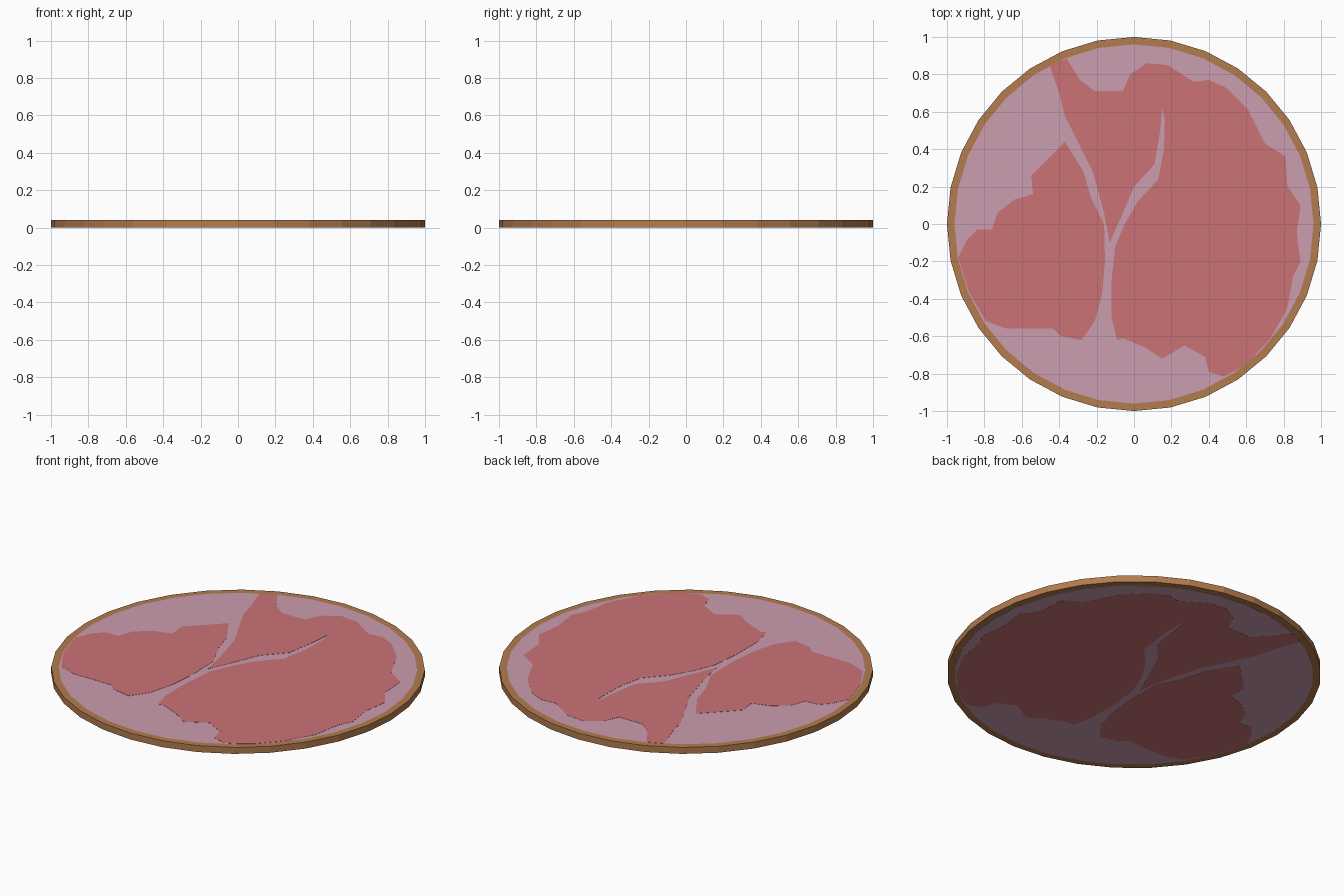
import bpy, bmesh
from math import cos, sin, pi

if "Cube" in bpy.data.objects:
    bpy.data.objects.remove(bpy.data.objects["Cube"])

SIDES = 32


def material(name, rgb):
    m = bpy.data.materials.new(name)
    m.diffuse_color = (*rgb, 1)
    m.use_nodes = True
    m.node_tree.nodes["Principled BSDF"].inputs["Base Color"].default_value = m.diffuse_color
    return m


def finish(name, bm, mat):
    bmesh.ops.recalc_face_normals(bm, faces=bm.faces)
    me = bpy.data.meshes.new(name)
    bm.to_mesh(me)
    bm.free()
    me.materials.append(mat)
    ob = bpy.data.objects.new(name, me)
    bpy.context.collection.objects.link(ob)
    return ob


def circle(r):
    return [(r * cos(2 * pi * i / SIDES), r * sin(2 * pi * i / SIDES)) for i in range(SIDES)]


def slab(name, outline, z0, z1, mat):
    """Flat outline extruded from z0 to z1."""
    bm = bmesh.new()
    face = bm.faces.new([bm.verts.new((x, y, z0)) for x, y in outline])
    ext = bmesh.ops.extrude_face_region(bm, geom=[face], use_keep_orig=True)
    top = [v for v in ext["geom"] if isinstance(v, bmesh.types.BMVert)]
    bmesh.ops.translate(bm, verts=top, vec=(0, 0, z1 - z0))
    bmesh.ops.triangulate(bm, faces=[f for f in bm.faces if len(f.verts) > 4])
    return finish(name, bm, mat)


def ring(name, r_in, r_out, z0, z1, mat):
    """Closed ring with a rectangular section."""
    bm = bmesh.new()
    loops = [[bm.verts.new((x, y, z)) for x, y in circle(r)]
             for r, z in ((r_in, z0), (r_out, z0), (r_out, z1), (r_in, z1))]
    for a, b in zip(loops, loops[1:] + loops[:1]):
        for i in range(SIDES):
            j = (i + 1) % SIDES
            bm.faces.new((a[i], a[j], b[j], b[i]))
    return finish(name, bm, mat)


pink = material("pink", (0.60, 0.34, 0.43))
red = material("red", (0.60, 0.17, 0.18))
brown = material("brown", (0.45, 0.20, 0.075))

# Base disc and the rim around it
slab("disc", circle(0.96), 0.001, 0.040, pink)
ring("rim", 0.96, 1.0, 0.002, 0.040, brown)

# Left patch
left = [(-.37, .44), (-.27, .28), (-.23, .14), (-.16, 0), (-.155, -.2), (-.17, -.37),
        (-.21, -.52), (-.28, -.62), (-.39, -.6), (-.43, -.56), (-.68, -.56), (-.79, -.52),
        (-.88, -.37), (-.94, -.18), (-.89, -.08), (-.84, -.03), (-.76, -.03), (-.73, .06),
        (-.64, .13), (-.54, .16), (-.55, .26)]
slab("left_patch", left, 0.0, 0.041, red)

# Large patch, with a narrow branching channel cut into it
large = [(-.45, .845), (-.36, .885), (-.29, .77), (-.21, .71), (-.06, .71), (-.02, .8),
         (.07, .86), (.18, .85), (.32, .76), (.40, .77), (.49, .73), (.61, .61),
         (.70, .43), (.81, .36), (.82, .2), (.89, .1), (.87, -.05), (.89, -.2),
         (.85, -.28), (.82, -.45), (.73, -.61), (.62, -.73), (.55, -.78), (.48, -.815),
         (.40, -.79), (.38, -.71), (.27, -.65), (.15, -.72), (.06, -.66), (-.06, -.61),
         (-.09, -.62), (-.12, -.5), (-.12, -.3), (-.10, -.12), (-.05, 0), (.02, .12),
         (.13, .24), (.16, .4), (.165, .56), (.15, .62), (.14, .5), (.11, .32),
         (0, .2), (-.05, .08), (-.13, -.1), (-.16, .06), (-.22, .28), (-.29, .42),
         (-.37, .58), (-.4, .7)]
slab("large_patch", large, 0.0, 0.041, red)
